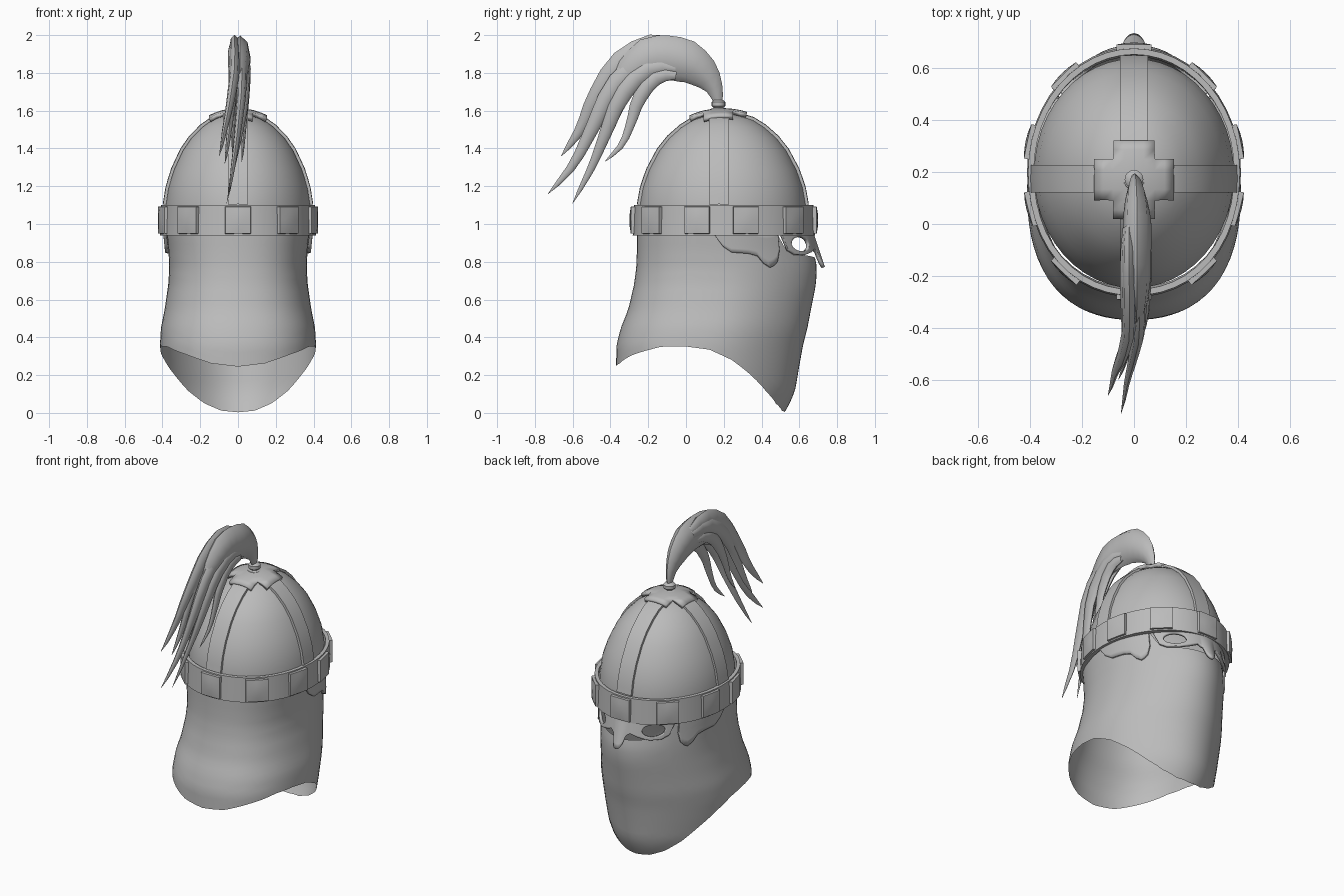
import bpy, bmesh, math
from mathutils import Vector

if "Cube" in bpy.data.objects:
    bpy.data.objects.remove(bpy.data.objects["Cube"])

steel = bpy.data.materials.new("grey_steel")
steel.diffuse_color = (0.5, 0.5, 0.5, 1)
steel.use_nodes = True
steel.node_tree.nodes["Principled BSDF"].inputs["Base Color"].default_value = steel.diffuse_color


def lerp(table, t):
    """Piecewise linear lookup; rows are (key, value, value...)."""
    if t <= table[0][0]:
        return table[0][1:]
    for a, b in zip(table, table[1:]):
        if t <= b[0]:
            k = (t - a[0]) / (b[0] - a[0])
            return tuple(p + (q - p) * k for p, q in zip(a[1:], b[1:]))
    return table[-1][1:]


def finish(name, bm, angle=40, thick=0):
    bmesh.ops.remove_doubles(bm, verts=bm.verts, dist=1e-4)
    bmesh.ops.recalc_face_normals(bm, faces=bm.faces)
    me = bpy.data.meshes.new(name)
    bm.to_mesh(me)
    bm.free()
    ob = bpy.data.objects.new(name, me)
    bpy.context.collection.objects.link(ob)
    me.materials.append(steel)
    if thick:
        mod = ob.modifiers.new("thickness", 'SOLIDIFY')
        mod.thickness, mod.offset = thick, 0
    bpy.ops.object.select_all(action='DESELECT')
    bpy.context.view_layer.objects.active = ob
    ob.select_set(True)
    bpy.ops.object.shade_smooth_by_angle(angle=math.radians(angle))
    return ob


def grid(bm, f, us, vs):
    """Add a sheet of quads at f(u, v)."""
    rows = [[bm.verts.new(f(u, v)) for u in us] for v in vs]
    for r, s in zip(rows, rows[1:]):
        for i in range(len(us) - 1):
            bm.faces.new((r[i], r[i + 1], s[i + 1], s[i]))


def steps(a, b, n):
    return [a + (b - a) * i / n for i in range(n + 1)]


def oval(deg, rx, ry, z, yc=0.195, front=0, back=0):
    """Point on an oval, 0 degrees is the face side (+y); front and back square its corners."""
    a = math.radians(deg)
    k = 1 + (front if math.cos(a) > 0 else back) * math.sin(2 * a) ** 2
    return Vector((rx * math.sin(a) * k, yc + ry * math.cos(a) * k, z))


around = steps(0, 360, 48)
DX, DY = 0.385, 0.442

# domed skull: profile as (height, radius factor)
profile = [(0.95, 1.0), (1.1, 1.0), (1.2, .96), (1.29, .885), (1.39, .765), (1.457, .645),
           (1.514, .50), (1.553, .36), (1.573, .22), (1.582, .1), (1.585, 0)]
by_radius = [(r, z) for z, r in reversed(profile[1:])]


def on_dome(x, y, lift):
    r = math.hypot(x / DX, (y - 0.195) / DY)
    z = lerp(by_radius, min(r, 1))[0]
    n = Vector((x / DX, (y - 0.195) / DY, 0.35 + 1.2 * (1 - min(r, 1)))).normalized()
    return Vector((x, y, z)) + n * lift


bm = bmesh.new()
grid(bm, lambda a, i: oval(a, DX * profile[i][1], DY * profile[i][1], profile[i][0]),
     around, range(len(profile)))
finish("dome", bm)

# four straps running from brow to crown
radii = [1, .985, .965, .925, .885, .825, .765, .645, .5, .36, .2]
edge = [(-.053, -.004), (-.053, .012), (0, .014), (.053, .012), (.053, -.004)]
bm = bmesh.new()
for dx, dy in ((0, 1), (0, -1), (1, 0), (-1, 0)):
    def strap(i, r):
        w, lift = edge[i]
        out = math.sqrt(max(0, 1 - (w / (DY if dx else DX)) ** 2))
        x = dx * DX * r * out + dy * w
        y = 0.195 + dy * DY * r * out - dx * w - abs(dx) * .02
        p = on_dome(dx * DX * r, 0.195 + dy * DY * r, lift)
        return Vector((x if dy else p.x, y if dx else p.y, p.z))
    grid(bm, strap, range(5), radii)
finish("straps", bm)

# cross-shaped crown plate
bm = bmesh.new()
cuts = [-.143, -.11, -.075, -.035, 0, .035, .075, .11, .143]
grid(bm, lambda x, y: on_dome(x, y + 0.172, 0.018), cuts, cuts)
corner = [f for f in bm.faces if abs(f.calc_center_median().x) > .08
          and abs(f.calc_center_median().y - .172) > .08]
bmesh.ops.delete(bm, geom=corner, context='FACES')
finish("crown_plate", bm, 40, 0.022)

# brow band: closed ring
bm = bmesh.new()
ring = [(.388, .445, .94), (.412, .482, .94), (.408, .476, 1.1), (.386, .453, 1.1), (.388, .445, .94)]
grid(bm, lambda a, i: oval(a, *ring[i], .2, 0, .02), around, range(5))
finish("brow_band", bm)

# ten pillowed plates on the band
bm = bmesh.new()
cut = [-1, -.99, -.5, 0, .5, .99, 1]
for deg in (0, 40, 76, 107, 141, 180, -40, -76, -107, -141):
    mid = oval(deg, .41, .479, 1.02, .2, 0, .02)
    n = Vector((mid.x / .41 ** 2, (mid.y - .2) / .479 ** 2, 0)).normalized()
    t = Vector((-n.y, n.x, 0))

    def plate(u, v):
        lift = -.012 if max(abs(u), abs(v)) == 1 else .012 + .008 * (1 - u * u) * (1 - v * v) ** .5
        return mid + t * u * .068 + n * lift + Vector((0, 0, v * .072))
    grid(bm, plate, cut, cut)
finish("band_plates", bm)

# neck and face curtain: (height, half width, face side y, nape y)
shape = [(0, .34, .52, -.37), (.06, .37, .555, -.37), (.13, .39, .58, -.37), (.25, .405, .60, -.37),
         (.36, .413, .62, -.368), (.45, .408, .643, -.345), (.55, .388, .662, -.305),
         (.68, .369, .688, -.275), (.77, .364, .693, -.263), (.86, .368, .675, -.26), (.96, .378, .655, -.26)]
hem = [(0, 0.003), (15, .012), (30, .05), (45, .115), (60, .20), (75, .28), (90, .335),
       (105, .352), (120, .35), (140, .31), (160, .262), (180, .245)]
top_edge = [(0, .82), (25, .835), (38, .85), (46, .88), (50, .95), (180, .96)]


def curtain_point(deg, z, lift=0):
    rx, yf, yb = lerp(shape, z)
    return oval(deg, rx + lift, (yf - yb) / 2 + lift, z, (yf + yb) / 2, -.04, .055)


def curtain(deg, v):
    d = abs(deg)
    low, high = lerp(hem, d)[0], lerp(top_edge, d)[0]
    return curtain_point(deg, low + (high - low) * v)


bm = bmesh.new()
grid(bm, curtain, steps(-180, 180, 72), steps(0, 1, 20))
finish("curtain", bm, 60)

# face guard: nose piece, eye rings and cheek flaps, as lower edge by angle
guard_edge = [(0, .77), (2.5, .775), (4.5, .80), (6, .85), (10, .87), (18, .85), (28, .835),
              (38, .838), (44, .86), (48, .95)]
cheek_edge = [(51, .95), (52, .86), (55, .80), (58, .78), (61, .77), (65, .79), (69, .83),
              (75, .843), (86, .85), (91, .88), (96, .945)]


def eye(d):
    """Half height of the eye opening."""
    return .038 * math.sqrt(max(0, 1 - ((d - 30) / 10) ** 2))


def guard_point(deg, z):
    nose = max(0, 1 - (deg / 7) ** 2) * max(0, .95 - z) * .13
    p = curtain_point(deg, z, .01)
    p.y += nose
    return p


bm = bmesh.new()
for side in (1, -1):
    for upper in (True, False):
        def eye_strip(d, v):
            low, e = lerp(guard_edge, d)[0], eye(d)
            mid = max(.893, low)
            a, b = (mid + e, max(.96, mid)) if upper else (low, mid - e)
            return guard_point(side * d, a + (b - a) * v)
        grid(bm, eye_strip, steps(0, 48, 48), steps(0, 1, 4))

    def cheek(d, v):
        low = lerp(cheek_edge, d)[0]
        return guard_point(side * d, low + (.96 - low) * v)
    grid(bm, cheek, steps(51, 96, 45), steps(0, 1, 5))
bmesh.ops.dissolve_degenerate(bm, edges=bm.edges, dist=1e-4)
finish("face_guard", bm, 40, .018)

# plume socket
bm = bmesh.new()
socket = [(.05, 1.59), (.04, 1.61), (.026, 1.615), (.036, 1.625), (.036, 1.645), (.026, 1.655), (0, 1.66)]
grid(bm, lambda a, i: oval(a, socket[i][0], socket[i][0], socket[i][1], .172), steps(0, 360, 16), range(7))
finish("plume_socket", bm)

# plume locks: (y, z) path points, mid width, mid x, tip x
locks = [
    ([(.17, 1.64), (.13, 1.8), (0, 1.915), (-.18, 1.935), (-.36, 1.84), (-.49, 1.65), (-.56, 1.5), (-.66, 1.36)], .07, -.02, -.10),
    ([(.17, 1.64), (.12, 1.77), (0, 1.87), (-.2, 1.87), (-.38, 1.73), (-.5, 1.5), (-.6, 1.31), (-.73, 1.16)], .06, .025, -.05),
    ([(.17, 1.64), (.09, 1.75), (-.04, 1.82), (-.2, 1.82), (-.34, 1.68), (-.43, 1.47), (-.5, 1.3), (-.60, 1.11)], .052, .045, -.06),
    ([(.16, 1.64), (.08, 1.73), (-.04, 1.785), (-.16, 1.775), (-.25, 1.66), (-.29, 1.54), (-.34, 1.42), (-.43, 1.33)], .042, .05, .02),
    ([(.17, 1.64), (.1, 1.76), (-.05, 1.85), (-.2, 1.83), (-.3, 1.73), (-.37, 1.59), (-.41, 1.48), (-.47, 1.38)], .045, -.03, -.03),
    ([(.17, 1.64), (.12, 1.8), (0, 1.9), (-.2, 1.9), (-.38, 1.76), (-.47, 1.58), (-.53, 1.43), (-.59, 1.32)], .055, -.03, -.07),
]


def smooth_path(pts, t):
    """Catmull-Rom point on a path, t from 0 to 1."""
    s = min(t * (len(pts) - 1), len(pts) - 1.0001)
    i, k = int(s), s - int(s)
    p = [Vector(pts[min(max(j, 0), len(pts) - 1)]) for j in range(i - 1, i + 3)]
    return p[1] + .5 * k * (p[2] - p[0] + k * (2 * p[0] - 5 * p[1] + 4 * p[2] - p[3]
                                               + k * (3 * (p[1] - p[2]) + p[3] - p[0])))


def loft(bm, pts, half_at, x_at, max_thick, start, n):
    """Lens-shaped sweep along a path in the side plane."""
    def ring_point(a, t):
        p = smooth_path(pts, t)
        d = (smooth_path(pts, min(1, t + .02)) - smooth_path(pts, max(0, t - .02))).normalized()
        half = half_at(t)
        s = math.cos(math.radians(a)) * half
        thick = math.sin(math.radians(a)) * min(max_thick, half * .5)
        return Vector((x_at(t) + thick, p.x - d.y * s, p.y + d.x * s))
    grid(bm, ring_point, steps(0, 360, 8), steps(start, 1, n))


width = [(.3, .5), (.4, 1), (.55, .9), (.75, .55), (.9, .33), (1, .02)]
bm = bmesh.new()
for pts, w, mid_x, tip_x in locks:
    loft(bm, pts, lambda t: w * lerp(width, t)[0],
         lambda t: lerp([(.35, mid_x), (.6, mid_x * .8), (1, tip_x)], t)[0], .026, .3, 11)
finish("plume_locks", bm, 50)

# full root of the plume
root = [(.17, 1.64), (.15, 1.72), (.09, 1.8), (0, 1.86), (-.1, 1.88), (-.2, 1.87), (-.3, 1.8), (-.4, 1.7)]
root_width = [(0, .02), (.14, .045), (.28, .085), (.43, .115), (.57, .118), (.71, .115), (.86, .08), (1, .005)]
bm = bmesh.new()
loft(bm, root, lambda t: lerp(root_width, t)[0],
     lambda t: lerp([(0, 0), (.4, .012), (1, .01)], t)[0], .055, 0, 14)
finish("plume_root", bm, 50)
